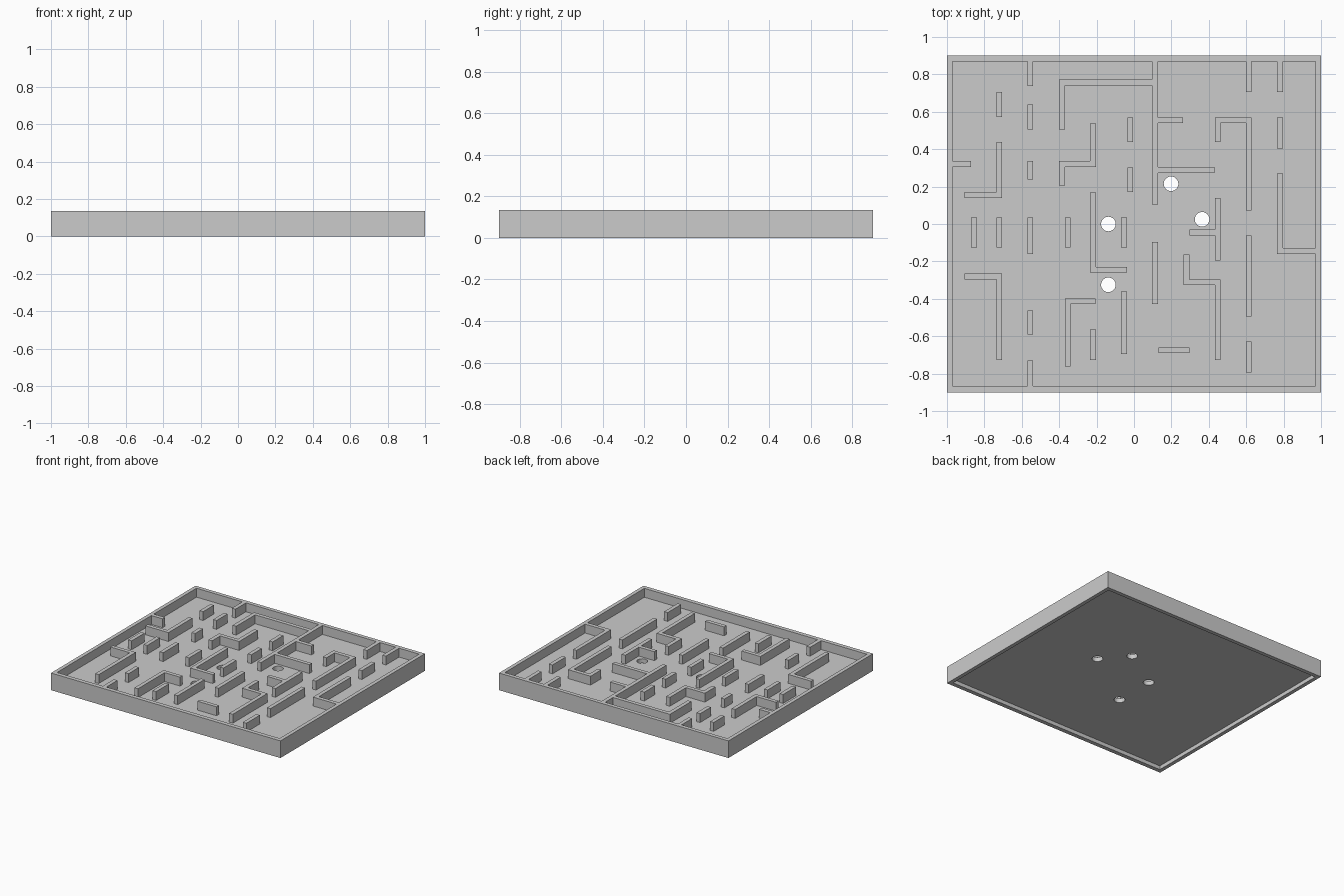
import bpy, bmesh
from mathutils import Matrix

if "Cube" in bpy.data.objects:
    bpy.data.objects.remove(bpy.data.objects["Cube"])

H, FLOOR, UNDER, T = 0.135, 0.065, 0.03, 0.031   # rim top, floor top, floor underside, wall width


def add_box(bm, x0, x1, y0, y1, z0, z1):
    m = Matrix.Translation(((x0 + x1) / 2, (y0 + y1) / 2, (z0 + z1) / 2))
    bmesh.ops.create_cube(bm, size=1, matrix=m @ Matrix.Diagonal((x1 - x0, y1 - y0, z1 - z0, 1)))


def make(name, bm):
    mesh = bpy.data.meshes.new(name)
    bm.to_mesh(mesh)
    bm.free()
    ob = bpy.data.objects.new(name, mesh)
    bpy.context.collection.objects.link(ob)
    return ob


def combine(target, other, op):
    mod = target.modifiers.new(op.lower(), 'BOOLEAN')
    mod.object, mod.operation, mod.solver = other, op, 'EXACT'
    mod.use_self = True
    bpy.context.view_layer.objects.active = target
    bpy.ops.object.modifier_apply(modifier=mod.name)
    bpy.data.objects.remove(other)


# Tray block
bm = bmesh.new()
add_box(bm, -1, 1, -0.9, 0.9, 0, H)
tray = make("maze_tray", bm)

# Upper cavity and shallow recess underneath
for name, z0, z1 in (("cavity_cutter", FLOOR, 0.3), ("recess_cutter", -0.1, UNDER)):
    bm = bmesh.new()
    add_box(bm, -0.97, 0.97, -0.867, 0.869, z0, z1)
    combine(tray, make(name, bm), 'DIFFERENCE')

# Ball holes through the floor
bm = bmesh.new()
for x, y in ((-0.137, 0), (-0.137, -0.325), (0.198, 0.215), (0.364, 0.025)):
    bmesh.ops.create_cone(bm, cap_ends=True, segments=40, radius1=0.039, radius2=0.039,
                          depth=0.3, matrix=Matrix.Translation((x, y, 0.05)))
combine(tray, make("hole_cutter", bm), 'DIFFERENCE')

# Maze walls running along y: column centre x -> (y start, y end)
columns = {
    -0.855: [(-0.125, 0.035)],
    -0.72: [(0.572, 0.705), (0.14, 0.438), (-0.125, 0.035), (-0.727, -0.265)],
    -0.555: [(0.738, 0.885), (0.505, 0.64), (0.237, 0.337), (-0.16, 0.035),
             (-0.592, -0.462), (-0.885, -0.73)],
    -0.385: [(0.505, 0.772), (0.205, 0.337)],
    -0.354: [(-0.125, 0.035), (-0.762, -0.398)],
    -0.22: [(0.306, 0.538), (-0.26, 0.168), (-0.727, -0.565)],
    -0.054: [(-0.125, 0.035), (-0.695, -0.362)],
    -0.02: [(0.438, 0.57), (0.172, 0.303)],
    0.112: [(0.105, 0.885), (-0.427, -0.095)],
    0.28: [(-0.327, -0.162)],
    0.448: [(0.438, 0.57), (-0.195, 0.138), (-0.727, -0.296)],
    0.614: [(0.705, 0.885), (0.072, 0.57), (-0.495, -0.062), (-0.795, -0.627)],
    0.78: [(0.705, 0.885), (0.405, 0.57), (-0.16, 0.27)],
}
# Maze walls running along x: (y centre, x start, x end)
rows = [
    (0.7565, -0.4, 0.112), (0.3215, -0.985, -0.872), (0.1555, -0.905, -0.705),
    (-0.2805, -0.905, -0.705), (0.3215, -0.4, -0.205), (-0.2445, -0.235, -0.038),
    (-0.4135, -0.369, -0.205), (-0.675, 0.13, 0.296), (0.5545, 0.112, 0.262),
    (0.289, 0.112, 0.43), (0.5545, 0.433, 0.629), (-0.046, 0.297, 0.463),
    (-0.3115, 0.265, 0.463), (-0.1445, 0.765, 0.985),
]
bm = bmesh.new()
for x, spans in columns.items():
    for y0, y1 in spans:
        add_box(bm, x - T / 2, x + T / 2, y0, y1, FLOOR - 0.015, H)
for y, x0, x1 in rows:
    add_box(bm, x0, x1, y - T / 2, y + T / 2, FLOOR - 0.015, H)
combine(tray, make("maze_walls", bm), 'UNION')

# Merge leftover coplanar seams
bm = bmesh.new()
bm.from_mesh(tray.data)
bmesh.ops.remove_doubles(bm, verts=bm.verts, dist=0.0002)
bmesh.ops.dissolve_limit(bm, angle_limit=0.01, verts=bm.verts, edges=bm.edges)
bm.to_mesh(tray.data)
bm.free()

tray.select_set(True)
bpy.context.view_layer.objects.active = tray
bpy.ops.object.shade_smooth_by_angle()
